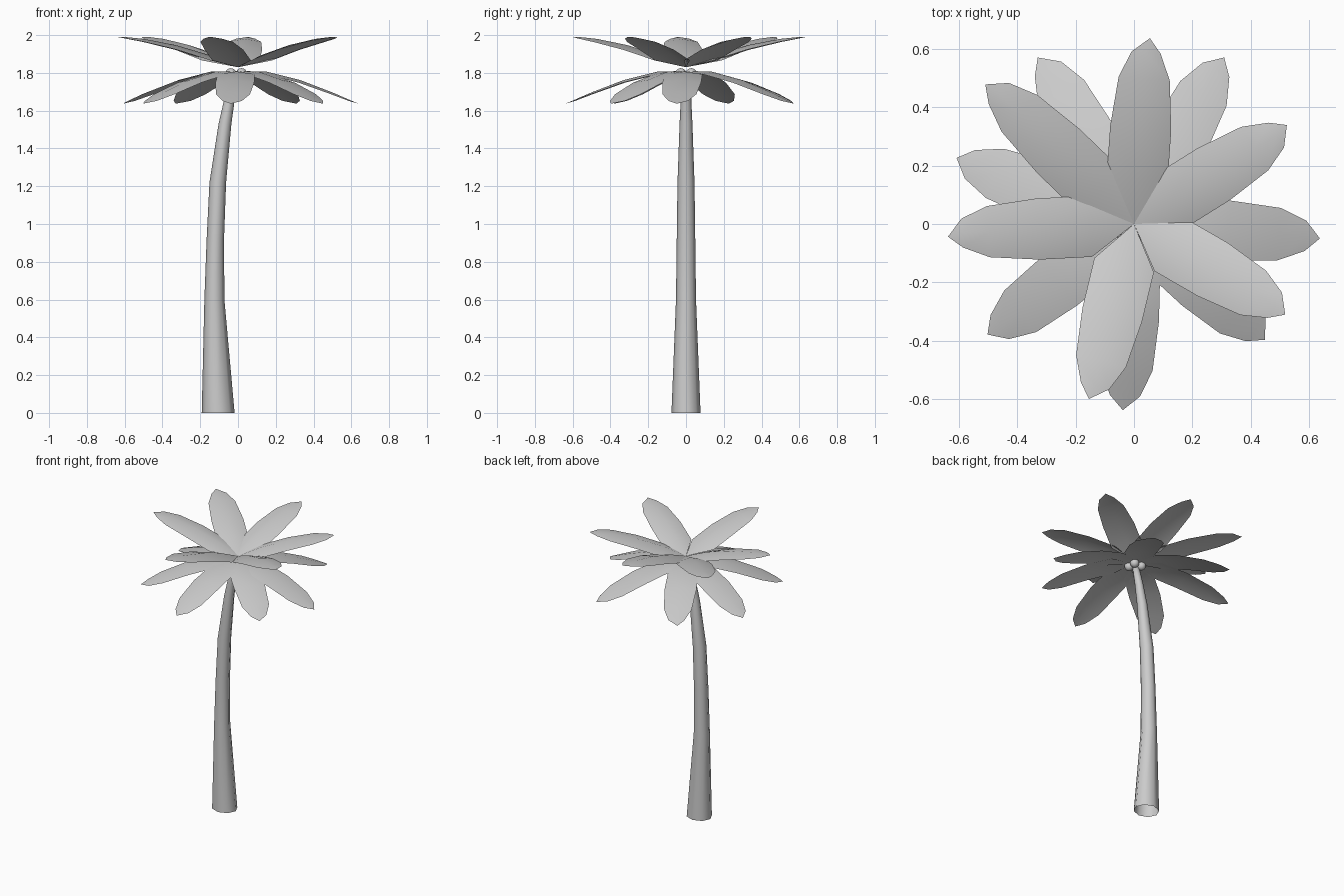
import bpy, bmesh
from math import sin, cos, pi, radians
from mathutils import Vector

if "Cube" in bpy.data.objects:
    bpy.data.objects.remove(bpy.data.objects["Cube"])


def finish(bm, name):
    mesh = bpy.data.meshes.new(name)
    bm.to_mesh(mesh)
    bm.free()
    for p in mesh.polygons:
        p.use_smooth = True
    ob = bpy.data.objects.new(name, mesh)
    bpy.context.collection.objects.link(ob)
    return ob


# Trunk: curved, tapering tube with an open bottom: (x, z, x radius, y radius)
rings = [(-0.105, 0, 0.087, 0.077), (-0.125, 0.6, 0.053, 0.053),
         (-0.12, 0.92, 0.046, 0.049), (-0.107, 1.22, 0.044, 0.045),
         (-0.069, 1.53, 0.034, 0.034), (-0.045, 1.66, 0.028, 0.028),
         (-0.01, 1.81, 0.022, 0.022)]
N = 8
bm = bmesh.new()
loops = [[bm.verts.new((x + rx * cos(2 * pi * i / N), ry * sin(2 * pi * i / N), z))
          for i in range(N)] for x, z, rx, ry in rings]
for a, b in zip(loops, loops[1:]):
    for i in range(N):
        j = (i + 1) % N
        bm.faces.new((a[i], a[j], b[j], b[i]))
bm.faces.new(loops[-1])
finish(bm, "trunk")


# Leaf: arched blade, profile rows are (distance, half width, height, ridge rise)
def leaf(name, angle, length, profile, tip_shift):
    bm = bmesh.new()
    a = radians(angle)
    along, across = Vector((cos(a), sin(a), 0)), Vector((-sin(a), cos(a), 0))
    rows = []
    for k, (r, w, z, ridge) in enumerate(profile):
        mid = along * (r * length / 0.64)
        if k == len(profile) - 1:
            mid = mid + across * tip_shift
        if w == 0:
            rows.append([bm.verts.new(mid + Vector((0, 0, z)))])
        else:
            rows.append([bm.verts.new(mid + across * (w * s) +
                                      Vector((0, 0, z + ridge * (1 - 2 * abs(s)))))
                         for s in (-1, 0, 1)])
    for p, q in zip(rows, rows[1:]):
        for i in range(2):
            if len(p) == 1:
                bm.faces.new((p[0], q[i], q[i + 1]))
            elif len(q) == 1:
                bm.faces.new((p[i], q[0], p[i + 1]))
            else:
                bm.faces.new((p[i], q[i], q[i + 1], p[i + 1]))
    finish(bm, name)


# Upper crown rises outward, lower crown droops
upper = [(0, 0, 1.83, 0), (0.15, 0.105, 1.88, 0.014), (0.33, 0.105, 1.935, 0.012),
         (0.5, 0.088, 1.972, 0.008), (0.59, 0.05, 1.985, 0.004), (0.64, 0, 1.99, 0)]
lower = [(0, 0, 1.81, 0), (0.15, 0.098, 1.80, 0.007), (0.33, 0.103, 1.755, 0.007),
         (0.5, 0.09, 1.692, 0.005), (0.59, 0.052, 1.655, 0.003), (0.64, 0, 1.637, 0)]
for i, (ang, ln) in enumerate([(86, 0.64), (32, 0.625), (-30, 0.605),
                               (-103.5, 0.62), (183, 0.64), (136, 0.70)]):
    leaf(f"upper_leaf_{i + 1}", ang, ln, upper, 0.01 if i in (1, 4, 5) else -0.01)
for i, (ang, ln) in enumerate([(62, 0.65), (-4, 0.64), (-41, 0.6), (-93, 0.64),
                               (217.5, 0.63), (160, 0.65), (119, 0.66)]):
    leaf(f"lower_leaf_{i + 1}", ang, ln, lower, 0.012 if i == 6 else -0.005)

# Coconuts clustered under the crown
for i in range(4):
    a = pi / 4 + i * pi / 2
    bm = bmesh.new()
    bmesh.ops.create_uvsphere(bm, u_segments=12, v_segments=8, radius=0.03)
    bmesh.ops.translate(bm, verts=bm.verts,
                        vec=(-0.01 + 0.04 * cos(a), 0.04 * sin(a), 1.795))
    finish(bm, f"coconut_{i + 1}")
